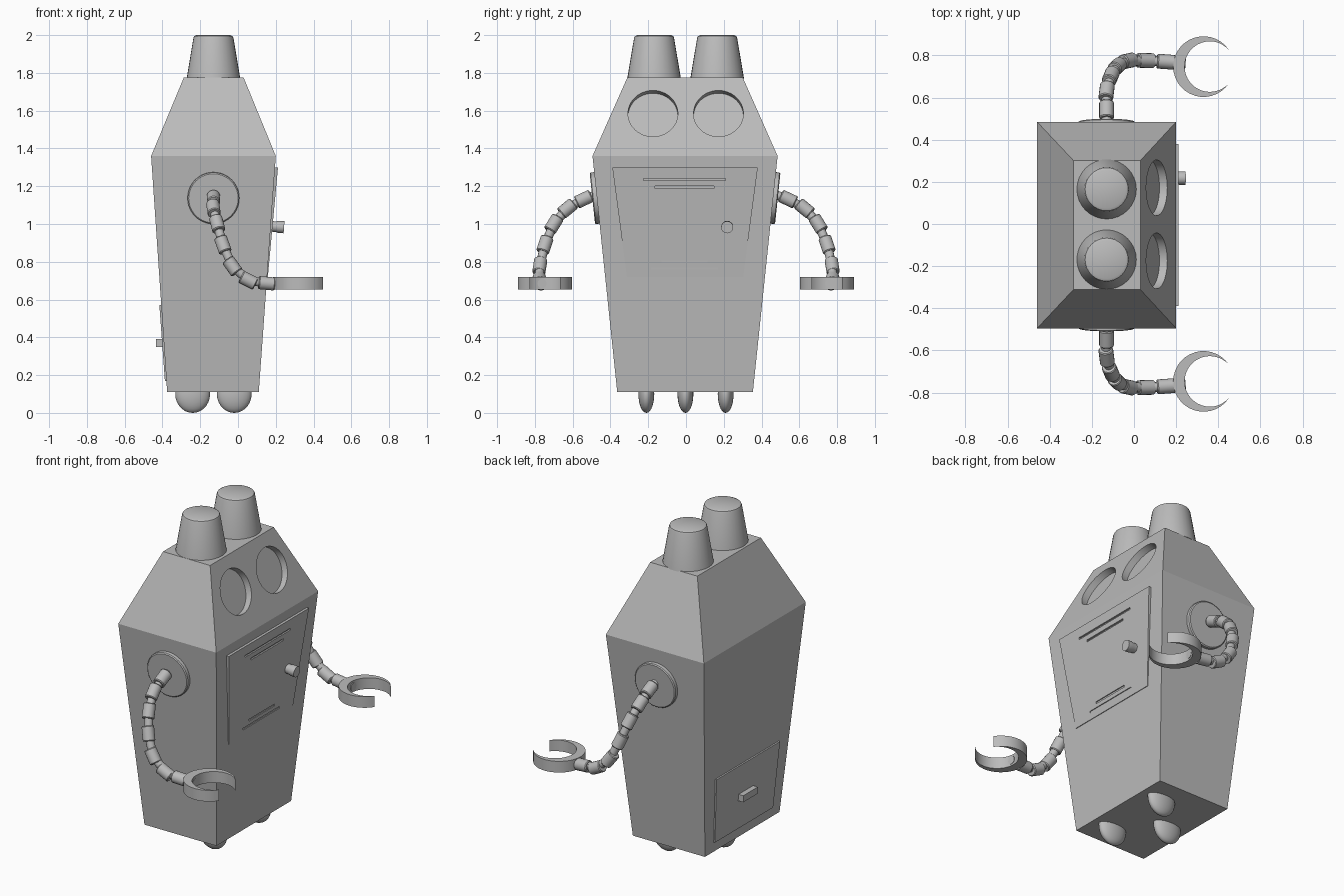
import bpy, bmesh, math
from mathutils import Vector

if "Cube" in bpy.data.objects:
    bpy.data.objects.remove(bpy.data.objects["Cube"])

grey = bpy.data.materials.new("painted_grey")
grey.diffuse_color = (0.5, 0.5, 0.5, 1)
grey.use_nodes = True
grey.node_tree.nodes["Principled BSDF"].inputs["Base Color"].default_value = grey.diffuse_color


def finish(name, bm, smooth=False):
    bmesh.ops.recalc_face_normals(bm, faces=bm.faces)
    me = bpy.data.meshes.new(name)
    bm.to_mesh(me)
    bm.free()
    me.materials.append(grey)
    ob = bpy.data.objects.new(name, me)
    bpy.context.collection.objects.link(ob)
    if smooth:
        bpy.ops.object.select_all(action='DESELECT')
        ob.select_set(True)
        bpy.context.view_layer.objects.active = ob
        bpy.ops.object.shade_smooth_by_angle(angle=math.radians(35))
    return ob


def loft(name, rings, smooth=False):
    """Skin a stack of equal-length rings and cap both ends."""
    bm = bmesh.new()
    rows = [[bm.verts.new(p) for p in r] for r in rings]
    n = len(rows[0])
    for a, b in zip(rows, rows[1:]):
        for i in range(n):
            j = (i + 1) % n
            bm.faces.new((a[i], a[j], b[j], b[i]))
    bm.faces.new(rows[0][::-1])
    bm.faces.new(rows[-1])
    return finish(name, bm, smooth)


def turned(name, base, axis, profile, n=32):
    """Round part: profile is (radius, distance along axis) pairs."""
    axis = Vector(axis).normalized()
    q = axis.to_track_quat('Z', 'Y')
    rings = [[Vector(base) + q @ Vector((r * math.cos(2 * math.pi * i / n),
                                         r * math.sin(2 * math.pi * i / n), d))
              for i in range(n)] for r, d in profile]
    return loft(name, rings, True)


def box(name, c, s):
    x, y, z = (v / 2 for v in s)
    rings = [[(c[0] + a * x, c[1] + b * y, c[2] + k * z)
              for a, b in ((-1, -1), (1, -1), (1, 1), (-1, 1))] for k in (-1, 1)]
    return loft(name, rings)


def cut(target, cutters):
    for c in cutters:
        c.hide_render = True
        m = target.modifiers.new("cut", 'BOOLEAN')
        m.operation, m.solver, m.object = 'DIFFERENCE', 'EXACT', c
        bpy.context.view_layer.objects.active = target
        bpy.ops.object.modifier_apply(modifier=m.name)
    for c in cutters:
        bpy.data.objects.remove(c)


# Sloping faces of the lower body
def front_x(z):
    return 0.11 + 0.09 * (z - 0.11) / 1.25


def back_x(z):
    return -0.375 - 0.085 * (z - 0.11) / 1.25


# Body with tapered head
YC = -0.005
rings = []
for z, x0, x1, w in ((0.11, -0.375, 0.11, 0.359), (1.36, -0.46, 0.20, 0.49),
                     (1.775, -0.287, 0.03, 0.306)):
    rings.append([(x0, YC - w, z), (x1, YC - w, z), (x1, YC + w, z), (x0, YC + w, z)])
body = loft("body", rings)

# Round eye recesses, sunk square to the sloping face
normal = Vector((0.415, 0, 0.17)).normalized()
eyes = []
for y in (-0.175, 0.172):
    start = Vector((0.108, y, 1.585)) - normal * 0.04
    eyes.append(turned("eye_cutter", start, normal, [(0.132, 0), (0.132, 0.1)], 48))
cut(body, eyes)


# Thin plates lying on the sloping faces
def plate(name, face, sign, top, bottom):
    def ring(k):
        pts = []
        for (z, w, t), order in ((bottom, (-1, 1)), (top, (1, -1))):
            pts += [(face(z) + sign * (t if k else -0.012), YC + s * w, z) for s in order]
        return pts
    return loft(name, [ring(0), ring(1)])


door = plate("front_door", front_x, 1, (1.30, 0.385, 0.016), (0.72, 0.308, 0.004))
plate("back_hatch", back_x, -1, (0.57, 0.305, 0.01), (0.17, 0.28, 0.008))
box("hatch_handle", (-0.412, 0, 0.37), (0.046, 0.14, 0.04))

# Vent grooves in the door
slots = []
for z, w, t in ((1.236, 0.436, 0.0147), (1.195, 0.31, 0.0138),
                (0.80, 0.243, 0.0057), (0.765, 0.354, 0.0049)):
    slots.append(box("slot_cutter", (front_x(z) + t + 0.012, -0.008, z), (0.044, w, 0.012)))
cut(door, slots)

# Door knob
turned("door_knob", (0.17, 0.218, 0.988), (1, 0, -0.072),
       [(0.028, 0), (0.028, 0.03), (0.032, 0.045), (0.032, 0.074)], 20)

# Two capped cones on the head
for y in (-0.169, 0.165):
    turned("head_cone", (-0.13, y, 1.77), (0, 0, 1),
           [(0.142, 0), (0.106, 0.215), (0.102, 0.224), (0.090, 0.230)], 32)

# Narrow rounded feet
for x, y in ((-0.02, -0.21), (-0.02, 0.21), (-0.24, -0.003)):
    bm = bmesh.new()
    bmesh.ops.create_uvsphere(bm, u_segments=24, v_segments=14, radius=1)
    for v in bm.verts:
        v.co = Vector((x + v.co.x * 0.092, y + v.co.y * 0.042, 0.1 + v.co.z * 0.1))
    finish("foot", bm, True)

# Arms: shoulder disc, thin core, sleeves and a crescent claw
CENTRES = [(-0.13, 0.54, 1.132), (-0.13, 0.628, 1.082), (-0.11, 0.70, 1.0),
           (-0.08, 0.747, 0.89), (-0.03, 0.774, 0.777), (0.055, 0.776, 0.702),
           (0.152, 0.77, 0.686)]
for s in (-1, 1):
    side = Vector((0, s, 0.0))
    turned("shoulder_disc", (-0.13, s * 0.45 + YC, 1.14), (0, s, -0.105),
           [(0.137, 0), (0.137, 0.036), (0.131, 0.041)], 40)
    pts = [Vector((x, s * y, z)) for x, y, z in CENTRES]
    path = [Vector((-0.13, s * 0.46, 1.16))] + pts + [Vector((0.245, s * 0.762, 0.685))]
    for i, p in enumerate(pts):
        d = (path[i + 2] - path[i]).normalized()
        turned("arm_sleeve", p - d * 0.043, d,
               [(0.031, 0), (0.035, 0.005), (0.035, 0.081), (0.031, 0.086)], 18)
    for a, b in zip(path, path[1:]):
        d = b - a
        turned("arm_core", a, d, [(0.024, 0), (0.024, d.length)], 14)

    # Claw outline: outer arc, then an offset inner arc back
    cx, cy, R, r, off, n = 0.33, s * 0.747, 0.144, 0.12, 0.03, 28
    tx = (R * R - r * r + off * off) / (2 * off)
    ty = math.sqrt(R * R - tx * tx)
    a0, b0 = math.atan2(ty, tx), math.atan2(ty, tx - off)
    outer, inner = [], []
    for i in range(n + 1):
        t = i / n
        a = a0 + (2 * math.pi - 2 * a0) * t
        b = b0 + (2 * math.pi - 2 * b0) * t
        outer.append((cx + R * math.cos(a), cy + R * math.sin(a)))
        inner.append((cx + off + r * math.cos(b), cy + r * math.sin(b)))
    bm = bmesh.new()
    layers = []
    for z in (0.652, 0.72):
        o = [bm.verts.new((x, y, z)) for x, y in outer]
        k = [o[0]] + [bm.verts.new((x, y, z)) for x, y in inner[1:-1]] + [o[-1]]
        layers.append((o, k))
    (o0, k0), (o1, k1) = layers
    for i in range(n):
        for q in ((o0[i], o0[i + 1], o1[i + 1], o1[i]), (k0[i], k1[i], k1[i + 1], k0[i + 1])):
            bm.faces.new(q)
        for o, k in layers:
            bm.faces.new(list(dict.fromkeys((o[i], k[i], k[i + 1], o[i + 1]))))
    finish("claw", bm, True)
